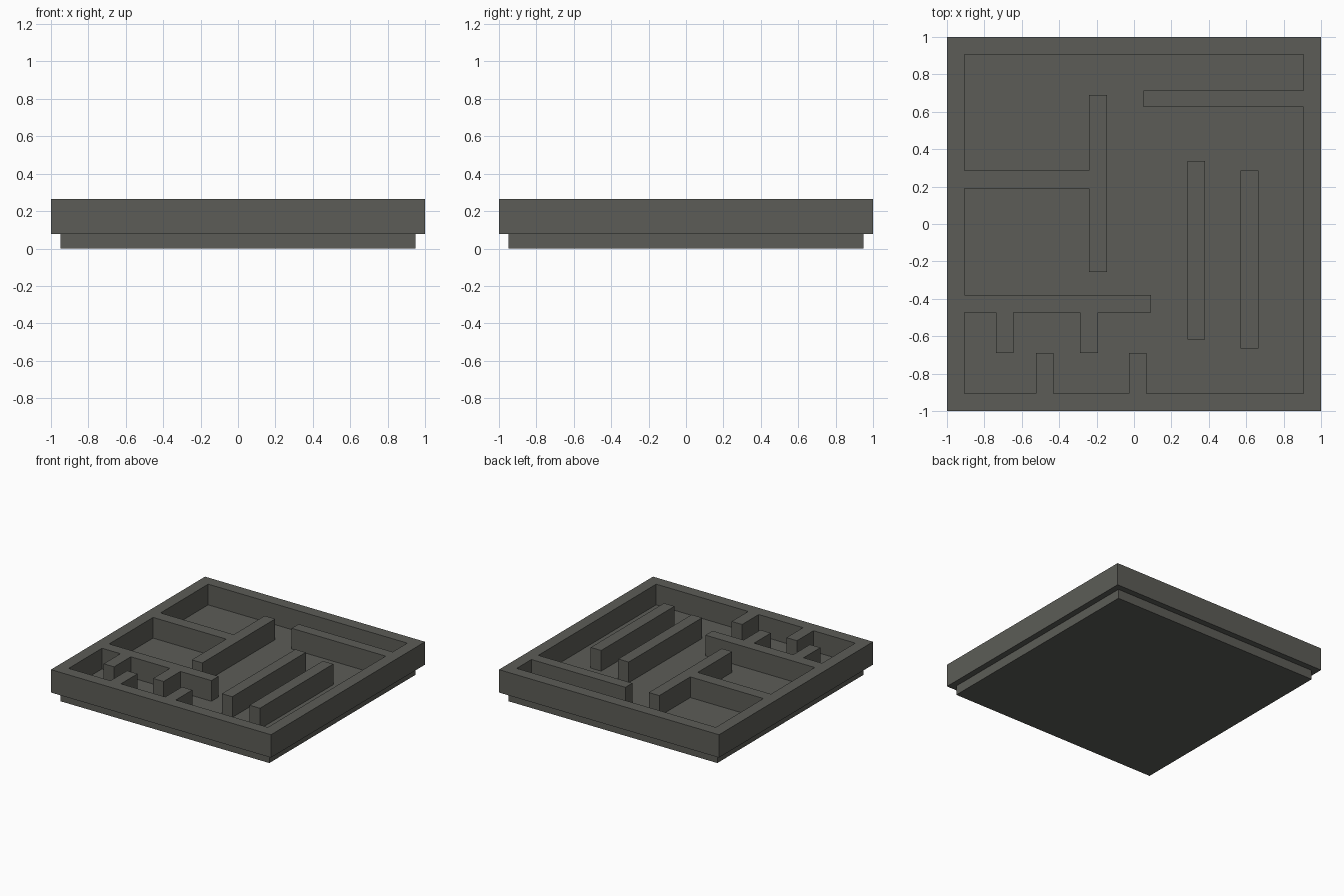
import bpy
import bmesh
from mathutils import Matrix, Vector

FLOOR, TOP, LIP = 0.095, 0.265, 0.077

cube = bpy.data.objects.get("Cube")
if cube:
    bpy.data.objects.remove(cube, do_unlink=True)

mat = bpy.data.materials.new("dark_warm_grey")
mat.use_nodes = True
colour = (0.107, 0.108, 0.095, 1)
mat.diffuse_color = colour
mat.node_tree.nodes["Principled BSDF"].inputs["Base Color"].default_value = colour


def box(name, x0, x1, y0, y1, z0, z1):
    lo, hi = Vector((x0, y0, z0)), Vector((x1, y1, z1))
    bm = bmesh.new()
    bmesh.ops.create_cube(bm, size=1, matrix=Matrix.LocRotScale((lo + hi) / 2, None, hi - lo))
    mesh = bpy.data.meshes.new(name)
    bm.to_mesh(mesh)
    bm.free()
    mesh.materials.append(mat)
    obj = bpy.data.objects.new(name, mesh)
    bpy.context.collection.objects.link(obj)
    return obj


def combine(target, other, operation):
    mod = target.modifiers.new(operation.title(), "BOOLEAN")
    mod.operation, mod.solver, mod.object = operation, "EXACT", other
    bpy.context.view_layer.objects.active = target
    bpy.ops.object.modifier_apply(modifier=mod.name)
    bpy.data.objects.remove(other, do_unlink=True)


# Inset plinth under the tray
box("plinth", -0.95, 0.95, -0.95, 0.95, 0, LIP + 0.008)

# Square tray with a hollowed middle
tray = box("maze_tray", -1, 1, -1, 1, LIP, TOP)
combine(tray, box("cavity", -0.905, 0.905, -0.905, 0.905, FLOOR, TOP + 0.1), "DIFFERENCE")

# Maze partitions as x and y ranges, run into the rim where they join it
partitions = {
    "centre_wall": (-0.24, -0.145, -0.257, 0.69),
    "left_back_wall": (-0.95, -0.2, 0.19, 0.287),
    "right_back_wall": (0.05, 0.95, 0.625, 0.715),
    "left_front_wall": (-0.95, 0.09, -0.473, -0.38),
    "inner_bar": (0.285, 0.38, -0.617, 0.337),
    "outer_bar": (0.57, 0.665, -0.665, 0.287),
}
for i, x in enumerate((-0.738, -0.288)):
    partitions[f"hanging_tooth_{i}"] = (x, x + 0.095, -0.69, -0.42)
for i, x in enumerate((-0.525, -0.027)):
    partitions[f"rim_tooth_{i}"] = (x, x + 0.095, -0.95, -0.69)

for name, rect in partitions.items():
    combine(tray, box(name, *rect, FLOOR - 0.008, TOP), "UNION")

# Merge coplanar pieces into clean flat faces
bm = bmesh.new()
bm.from_mesh(tray.data)
bmesh.ops.remove_doubles(bm, verts=bm.verts, dist=0.0001)
bmesh.ops.dissolve_limit(bm, angle_limit=0.02, verts=bm.verts, edges=bm.edges)
bm.to_mesh(tray.data)
bm.free()
